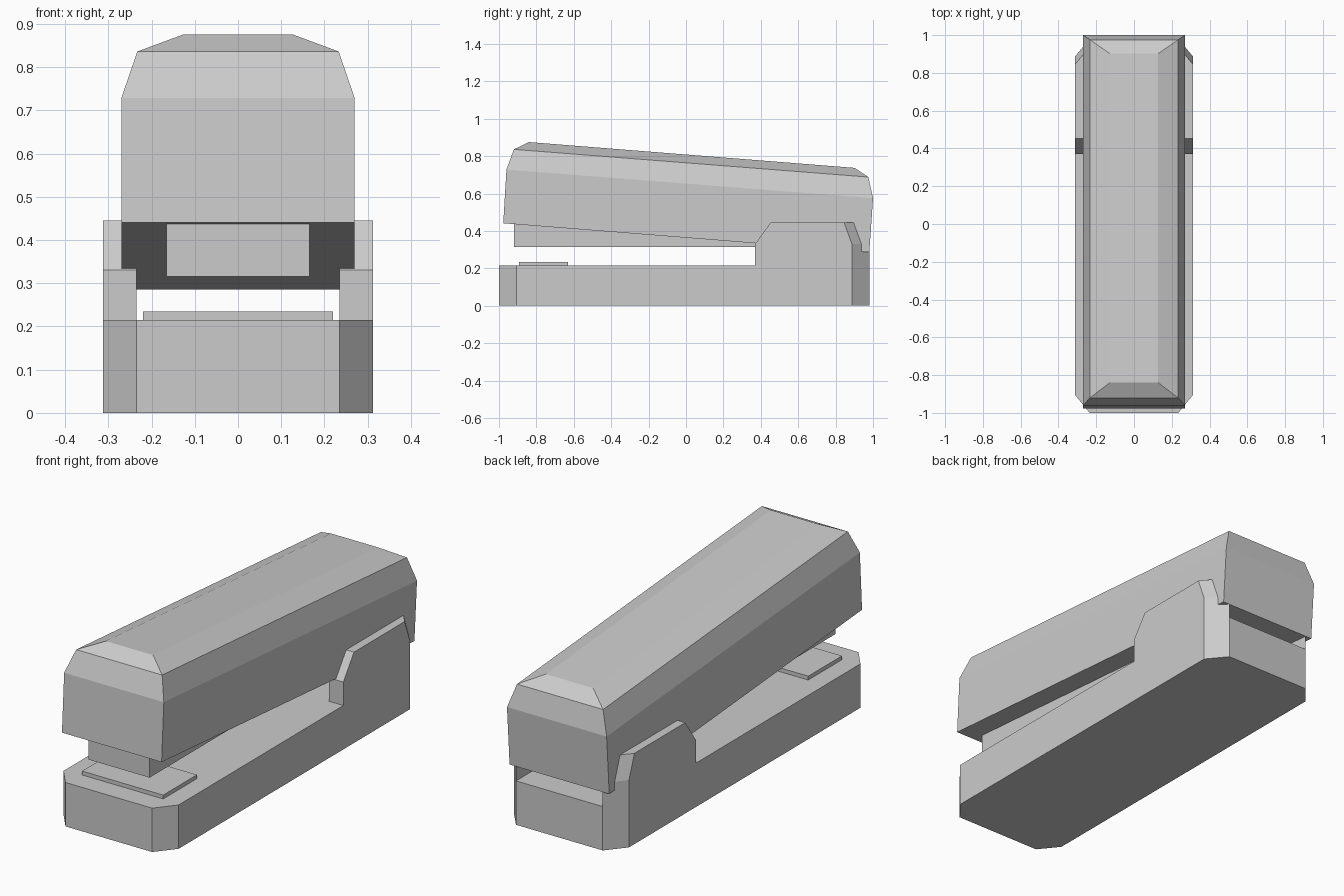
import bpy

cube = bpy.data.objects.get("Cube")
if cube:
    bpy.data.objects.remove(cube, do_unlink=True)

grey = bpy.data.materials.new("plain_grey")
grey.use_nodes = True
colour = (0.6, 0.6, 0.6, 1)
grey.diffuse_color = colour
grey.node_tree.nodes["Principled BSDF"].inputs["Base Color"].default_value = colour


def loft(name, rings):
    """Closed solid through rings with equal point counts, listed upward and counter-clockwise."""
    n = len(rings[0])
    verts = [p for ring in rings for p in ring]
    faces = [list(range(n))[::-1], list(range(len(verts) - n, len(verts)))]
    for r in range(len(rings) - 1):
        for i in range(n):
            j = (i + 1) % n
            faces.append([r * n + i, r * n + j, (r + 1) * n + j, (r + 1) * n + i])
    mesh = bpy.data.meshes.new(name)
    mesh.from_pydata(verts, [], faces)
    mesh.materials.append(grey)
    obj = bpy.data.objects.new(name, mesh)
    bpy.context.collection.objects.link(obj)
    return obj


def slab(half, front, back):
    """Rectangle ring whose front and back edges are (y, z) pairs."""
    return [(-half, *front), (half, *front), (half, *back), (-half, *back)]


# Base with clipped corners
half, inner = 0.312, 0.235
right = [(inner, -1), (half, -0.905), (half, 0.887), (inner, 0.98)]
outline = right + [(-x, y) for x, y in reversed(right)]
loft("base", [[(x, y, z) for x, y in outline] for z in (0, 0.215)])

# Hinge cheeks on both sides, narrowing towards the top
levels = [(0.215, 0.37, 0), (0.33, 0.37, 0), (0.445, 0.452, 0.042)]
for side, name in ((1, "left_cheek"), (-1, "right_cheek")):
    rings = []
    for z, front, lean in levels:
        ring = [(inner, front), (half, front), (half, 0.887 - lean), (inner, 0.98 - lean)]
        rings.append([(side * x, y, z) for x, y in ring][::side])
    loft(name, rings)

# Tilted top arm with bevelled upper edges
loft("top_arm", [
    slab(0.27, (-0.977, 0.441), (0.98, 0.286)),
    slab(0.27, (-0.96, 0.728), (1.0, 0.575)),
    slab(0.233, (-0.92, 0.836), (0.975, 0.688)),
    slab(0.128, (-0.84, 0.875), (0.902, 0.737)),
])

# Staple magazine under the arm
loft("magazine", [slab(0.165, (-0.92, z), (0.62, z)) for z in (0.315, 0.47)])

# Anvil plate on the base
loft("anvil_plate", [slab(0.22, (-0.893, z), (-0.632, z)) for z in (0.215, 0.234)])
